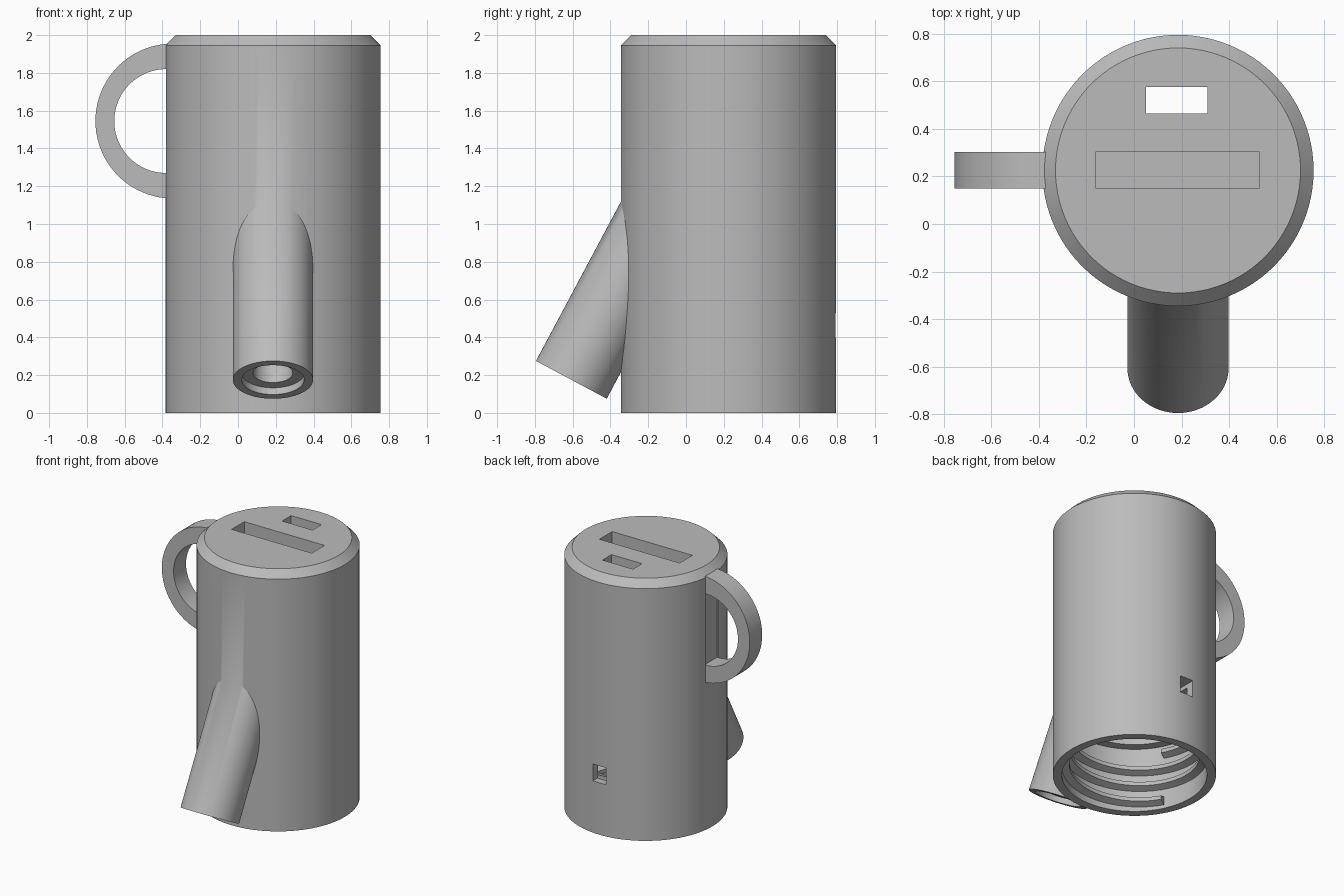
import bpy, bmesh
from math import radians, sin, cos, pi, atan2
from mathutils import Vector, Matrix

cube = bpy.data.objects.get("Cube")
if cube:
    bpy.data.objects.remove(cube, do_unlink=True)

grey = bpy.data.materials.new("plain grey")
grey.use_nodes = True
COLOUR = (0.5, 0.5, 0.5, 1)
grey.diffuse_color = COLOUR
grey.node_tree.nodes["Principled BSDF"].inputs["Base Color"].default_value = COLOUR

CX, CY, R = 0.185, 0.225, 0.57
CENTRE = Vector((CX, CY, 0))


def make(name, bm):
    bmesh.ops.recalc_face_normals(bm, faces=bm.faces)
    mesh = bpy.data.meshes.new(name)
    bm.to_mesh(mesh)
    bm.free()
    mesh.materials.append(grey)
    ob = bpy.data.objects.new(name, mesh)
    bpy.context.collection.objects.link(ob)
    return ob


def revolve(name, profile, matrix, segments=96):
    """Solid of revolution; profile is (radius, height) from bottom to top."""
    bm = bmesh.new()
    rings = [[bm.verts.new(matrix @ Vector((r * cos(2 * pi * i / segments),
                                            r * sin(2 * pi * i / segments), z)))
              for i in range(segments)] for r, z in profile]
    for low, high in zip(rings, rings[1:]):
        for i in range(segments):
            j = (i + 1) % segments
            bm.faces.new((low[i], low[j], high[j], high[i]))
    bm.faces.new(rings[0][::-1])
    bm.faces.new(rings[-1])
    return make(name, bm)


def box(name, low, high):
    low, high = Vector(low), Vector(high)
    bm = bmesh.new()
    bmesh.ops.create_cube(bm, size=1)
    bmesh.ops.scale(bm, vec=high - low, verts=bm.verts)
    bmesh.ops.translate(bm, vec=(low + high) / 2, verts=bm.verts)
    return make(name, bm)


def combine(target, other, operation):
    mod = target.modifiers.new(other.name, "BOOLEAN")
    mod.object, mod.operation, mod.solver = other, operation, "EXACT"
    bpy.context.view_layer.objects.active = target
    bpy.ops.object.modifier_apply(modifier=mod.name)
    bpy.data.objects.remove(other, do_unlink=True)


def smooth(ob):
    bpy.ops.object.select_all(action="DESELECT")
    ob.select_set(True)
    bpy.context.view_layer.objects.active = ob
    bpy.ops.object.shade_smooth_by_angle(angle=radians(30))


# Body with chamfered top
at_body = Matrix.Translation(CENTRE)
body = revolve("body", [(R, 0), (R, 1.945), (0.515, 2)], at_body)

# Tilted spout
axis = Vector((0, 0.2, 0.375)).normalized()
at_spout = (Matrix.Translation((CX, -0.607, 0.175))
            @ Matrix.Rotation(-atan2(axis.y, axis.z), 4, "X"))
combine(body, revolve("spout", [(0.2125, 0), (0.2125, 1.05)], at_spout, 64), "UNION")

# Shallow flat on the body behind the handle
combine(body, box("handle_flat", (-0.5, 0.15, 1.27), (-0.37, 0.3, 1.82)), "DIFFERENCE")

# Loop handle: half ring, thinner at its outer side
STEPS = 40
angles = [pi / 2 + pi * i / STEPS for i in range(STEPS + 1)]
outline = [(-0.345 + 0.41 * cos(a), 1.545 + 0.41 * sin(a)) for a in angles]
outline += [(-0.345, 1.27)]
outline += [(-0.38 + 0.275 * cos(a), 1.545 + 0.275 * sin(a)) for a in reversed(angles)]
outline += [(-0.345, 1.82)]
bm = bmesh.new()
face = bm.faces.new([bm.verts.new((x, 0.15, z)) for x, z in outline])
side = bmesh.ops.extrude_face_region(bm, geom=[face])
bmesh.ops.translate(bm, vec=(0, 0.152, 0),
                    verts=[v for v in side["geom"] if isinstance(v, bmesh.types.BMVert)])
combine(body, make("handle", bm), "UNION")

# Hollow inside, wider at the threaded mouth
combine(body, revolve("cavity", [(0.507, -0.1), (0.507, 0.5), (0.44, 0.5), (0.44, 1.85)],
                      at_body), "DIFFERENCE")

# Stepped bore of the spout
combine(body, revolve("bore", [(0.165, -0.1), (0.165, 0.04), (0.105, 0.04), (0.105, 0.85)],
                      at_spout, 64), "DIFFERENCE")

# Slots in the top and the small window at the back
combine(body, box("long_slot", (-0.16, 0.15, 1.9), (0.525, 0.305, 2.1)), "DIFFERENCE")
combine(body, box("short_slot", (0.05, 0.465, 1.7), (0.31, 0.575, 2.1)), "DIFFERENCE")
combine(body, box("back_window", (0.13, 0.6, 0.4), (0.24, 0.9, 0.53)), "DIFFERENCE")
smooth(body)

# Screw thread inside the mouth
TURN, TURNS, PITCH = 72, 3, 0.125
section = [(0.515, -0.035), (0.455, -0.015), (0.455, 0.015), (0.515, 0.035)]
bm = bmesh.new()
loops = []
for i in range(TURN * TURNS + 1):
    a = radians(206) + 2 * pi * i / TURN
    rise = 0.06 + PITCH * i / TURN
    loops.append([bm.verts.new((CX + r * cos(a), CY + r * sin(a), rise + z))
                  for r, z in section])
for one, two in zip(loops, loops[1:]):
    for k in range(4):
        m = (k + 1) % 4
        bm.faces.new((one[k], one[m], two[m], two[k]))
bm.faces.new(loops[0])
bm.faces.new(loops[-1])
smooth(make("screw_thread", bm))
